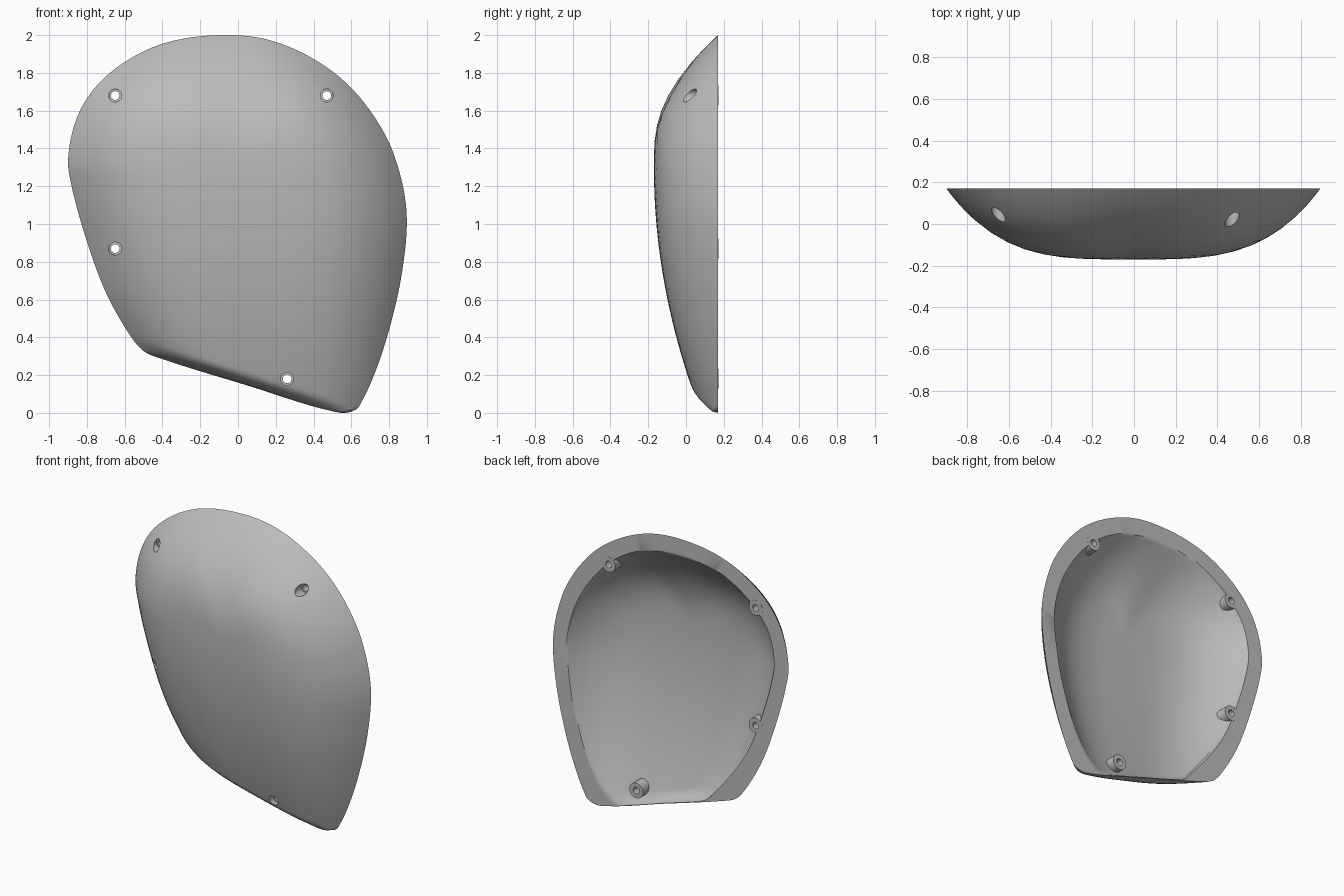
import bpy, bmesh, math
from mathutils import Vector

cube = bpy.data.objects.get("Cube")
if cube:
    bpy.data.objects.remove(cube, do_unlink=True)

BACK = 0.17          # plane of the open rim
DEPTH = 0.34         # dome depth
WALL = 0.088         # shell thickness
MID = 1.3            # height of the deepest point
STEPS = 8            # samples per outline segment

# Outline control points (x, z): left side, crown, right side, slanted foot
outer_sides = [(-.52, .345), (-.6, .455), (-.705, .65), (-.81, .94), (-.885, 1.22),
               (-.9, 1.33), (-.85, 1.57), (-.75, 1.73), (-.58, 1.87), (-.38, 1.96),
               (-.1, 2), (.14, 1.98), (.38, 1.885), (.59, 1.73), (.775, 1.48),
               (.855, 1.275), (.893, 1.05), (.87, .755), (.8, .44), (.72, .2), (.655, .06)]
outer_foot = [(.63, .022), (.565, 0), (.495, .01), (.05, .145), (-.4, .285), (-.48, .315)]
inner_sides = [(-.33, .32), (-.49, .52), (-.6, .7), (-.705, .97), (-.775, 1.22),
               (-.79, 1.33), (-.75, 1.53), (-.66, 1.66), (-.52, 1.775), (-.34, 1.86),
               (-.09, 1.895), (.11, 1.875), (.32, 1.795), (.51, 1.65), (.68, 1.42),
               (.755, 1.24), (.79, 1.05), (.77, .77), (.705, .47), (.62, .24), (.55, .11)]
inner_foot = [(.51, .05), (.46, .03), (.38, .046), (.05, .149), (-.21, .231), (-.27, .257)]


def smooth_loop(points):
    """Closed Hermite curve whose tangents follow the neighbouring chords."""
    pts = [Vector(p) for p in points]
    n = len(pts)
    tan = [((pts[i] - pts[i - 1]).normalized()
            + (pts[(i + 1) % n] - pts[i]).normalized()).normalized() for i in range(n)]
    loop = []
    for i in range(n):
        a, b = pts[i], pts[(i + 1) % n]
        h = (b - a).length
        for k in range(STEPS):
            s = k / STEPS
            loop.append(a * (2*s**3 - 3*s**2 + 1) + b * (3*s**2 - 2*s**3)
                        + tan[i] * h * (s**3 - 2*s**2 + s)
                        + tan[(i + 1) % n] * h * (s**3 - s**2))
    return loop


outer_loop = smooth_loop(outer_sides + outer_foot)
inner_loop = smooth_loop(inner_sides + inner_foot)

# Sides of the dome, carried on below the slanted foot
side = outer_loop[:(len(outer_sides) - 1) * STEPS + 1]
guide = ([side[0] + (side[0] - side[3]).normalized()] + side
         + [side[-1] + (side[-1] - side[-4]).normalized()])


def reach(origin, ray):
    """Distance along a ray to the sides of the dome."""
    best = 0
    for a, b in zip(guide, guide[1:]):
        e, w = b - a, a - origin
        det = ray.x * e.y - ray.y * e.x
        if abs(det) > 1e-9:
            s = (w.x * ray.y - w.y * ray.x) / det
            r = (w.x * e.y - w.y * e.x) / det
            if -1e-6 <= s <= 1 + 1e-6 and r > best:
                best = r
    return best or 1


def bulge(p):
    """Dome depth in front of the rim plane, before the foot is cut."""
    drop = max(0, MID - p.y)
    origin = Vector((.1 * drop, min(p.y, MID)))
    ray = p - origin
    power, u = 3.6, 0
    if ray.length > 1e-5:
        d = ray.normalized()
        power -= 1.35 * max(0, d.y) ** 3
        u = min(1, ray.length / reach(origin, d))
    return DEPTH * (1 - (drop / 1.52) ** 2) * (1 - u ** power)


def foot_round(p, gap):
    """Quarter-round falloff towards the slanted foot."""
    f = 1 - max(0, min(1, ((p.y - .16 + .312 * p.x) / 1.047 - gap) / .06))
    return math.sqrt(1 - f * f)


def outer_y(p):
    return BACK - bulge(p) * foot_round(p, 0)


def inner_y(p):
    """Outer dome moved inwards by the wall thickness, measured square to it."""
    e, here = .01, bulge(p)
    gx = (bulge(p + Vector((e, 0))) - bulge(p - Vector((e, 0)))) / (2 * e)
    gz = (bulge(p + Vector((0, e))) - bulge(p - Vector((0, e)))) / (2 * e)
    depth = here - WALL * math.sqrt(1 + gx * gx + gz * gz)
    return BACK - max(0, depth) * foot_round(p, .004)


def add_dome(bm, loop, height):
    """Concentric rings of quads from a centre point out to the rim."""
    center = Vector((.05, 1))
    scales = [.06 + .08 * i for i in range(11)] + [.89, .915, .935, .955, .97, .982, .992, 1]
    n = len(loop)
    hub = bm.verts.new((center.x, height(center), center.y))
    rings = []
    for t in scales:
        pts = [center.lerp(q, t) for q in loop]
        rings.append([bm.verts.new((p.x, BACK if t == 1 else height(p), p.y)) for p in pts])
    for i in range(n):
        j = (i + 1) % n
        bm.faces.new((hub, rings[0][i], rings[0][j]))
        for a, b in zip(rings, rings[1:]):
            bm.faces.new((a[i], b[i], b[j], a[j]))
    return rings[-1]


# Shell: outer dome, inner dome and the flat rim between them
bm = bmesh.new()
rim_out, rim_in = add_dome(bm, outer_loop, outer_y), add_dome(bm, inner_loop, inner_y)
for i in range(len(rim_out)):
    j = (i + 1) % len(rim_out)
    bm.faces.new((rim_out[i], rim_in[i], rim_in[j], rim_out[j]))
bmesh.ops.recalc_face_normals(bm, faces=bm.faces)
mesh = bpy.data.meshes.new("shell")
bm.to_mesh(mesh)
bm.free()
shell = bpy.data.objects.new("shell", mesh)
bpy.context.collection.objects.link(shell)

gray = bpy.data.materials.new("plain gray")
gray.use_nodes = True
gray.diffuse_color = (.5, .5, .5, 1)
gray.node_tree.nodes["Principled BSDF"].inputs["Base Color"].default_value = (.5, .5, .5, 1)
mesh.materials.append(gray)


def rod(name, x, z, radius, y0, y1):
    bpy.ops.mesh.primitive_cylinder_add(vertices=32, radius=radius, depth=y1 - y0,
                                        location=(x, (y0 + y1) / 2, z),
                                        rotation=(math.pi / 2, 0, 0))
    ob = bpy.context.object
    ob.name = name
    ob.hide_render = True
    ob.data.materials.append(gray)
    return ob


def combine(tool, operation):
    bpy.context.view_layer.objects.active = shell
    mod = shell.modifiers.new(tool.name, 'BOOLEAN')
    mod.object, mod.operation, mod.solver = tool, operation, 'EXACT'
    bpy.ops.object.modifier_apply(modifier=mod.name)
    bpy.data.objects.remove(tool, do_unlink=True)


# Screw bosses with stepped through holes
for x, z in ((-.65, 1.68), (.47, 1.68), (-.65, .87), (.26, .18)):
    face = outer_y(Vector((x, z)))
    combine(rod("boss", x, z, .052, min(face + .07, .14), BACK + .001), 'UNION')
    combine(rod("screw_hole", x, z, .023, -.5, .5), 'DIFFERENCE')
    combine(rod("head_recess", x, z, .034, -.5, face + .045), 'DIFFERENCE')

bpy.ops.object.select_all(action='DESELECT')
shell.select_set(True)
bpy.context.view_layer.objects.active = shell
bpy.ops.object.shade_smooth_by_angle(angle=math.radians(30))
